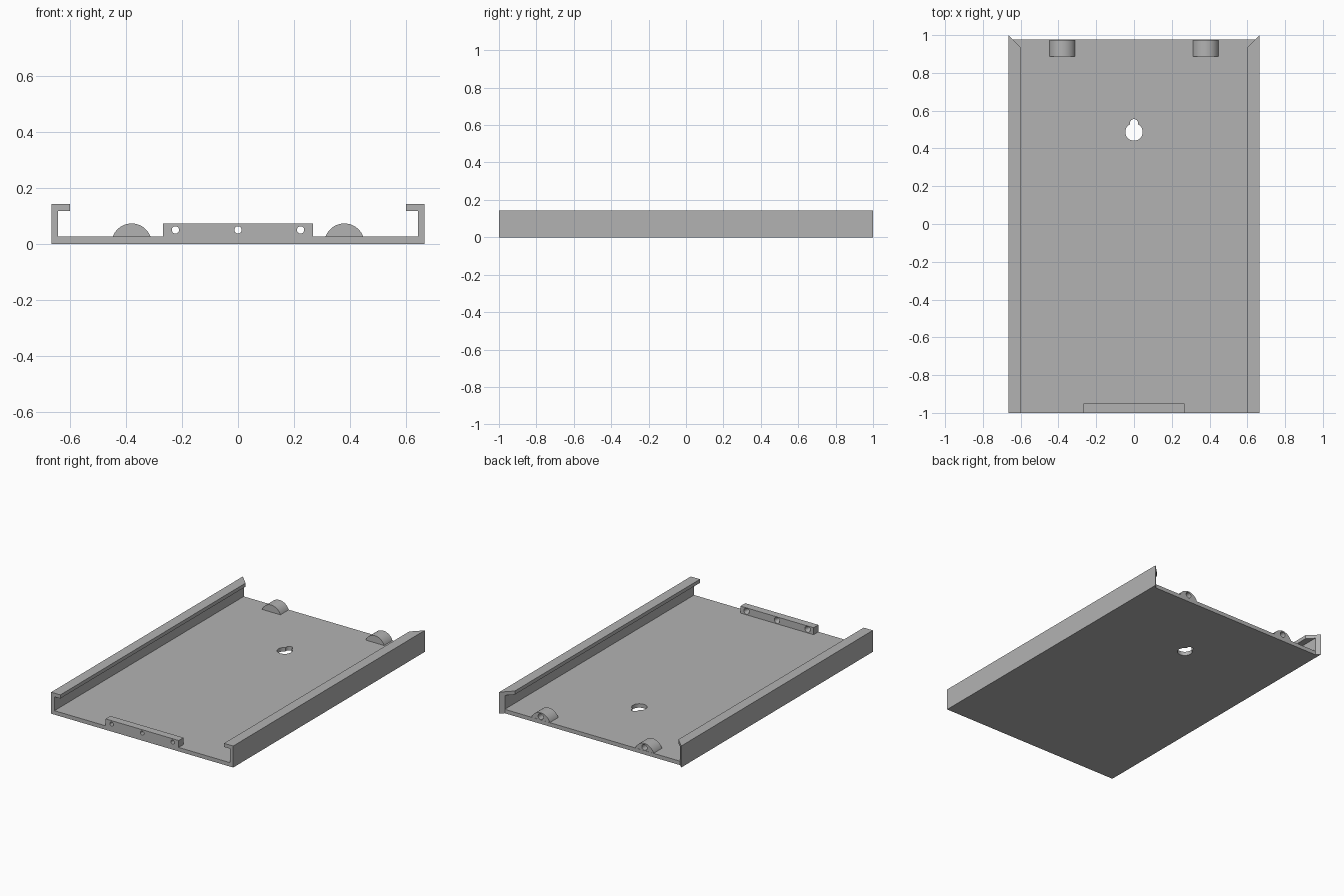
import bpy, bmesh, math
from mathutils import Matrix

cube = bpy.data.objects.get("Cube")
if cube:
    bpy.data.objects.remove(cube)

grey = bpy.data.materials.new("plain grey")
grey.use_nodes = True
colour = (0.45, 0.45, 0.45, 1)
grey.diffuse_color = colour
grey.node_tree.nodes["Principled BSDF"].inputs["Base Color"].default_value = colour

HALF_W, FLOOR, WALL_IN, LIP_IN = 0.665, 0.026, 0.641, 0.598
HEIGHT, LIP_Z, BACK = 0.142, 0.118, 0.975


def finish(name, bm):
    bmesh.ops.recalc_face_normals(bm, faces=bm.faces)
    mesh = bpy.data.meshes.new(name)
    bm.to_mesh(mesh)
    bm.free()
    mesh.materials.append(grey)
    obj = bpy.data.objects.new(name, mesh)
    bpy.context.collection.objects.link(obj)
    return obj


def extrude_profile(name, points, direction):
    """Extrude a closed outline of 3D points along a direction."""
    bm = bmesh.new()
    face = bm.faces.new([bm.verts.new(p) for p in points])
    new = bmesh.ops.extrude_face_region(bm, geom=[face])["geom"]
    verts = [v for v in new if isinstance(v, bmesh.types.BMVert)]
    bmesh.ops.translate(bm, verts=verts, vec=direction)
    return finish(name, bm)


def drill(name, x, z, y0, y1, r0, r1):
    """Round cutter along y, with radius r0 at y0 and r1 at y1."""
    bm = bmesh.new()
    place = Matrix.Translation((x, (y0 + y1) / 2, z)) @ Matrix.Rotation(-math.pi / 2, 4, "X")
    bmesh.ops.create_cone(bm, cap_ends=True, segments=32, radius1=r0, radius2=r1,
                          depth=y1 - y0, matrix=place)
    return finish(name, bm)


def cut(obj, cutter):
    cutter.hide_render = True
    bpy.context.view_layer.objects.active = obj
    mod = obj.modifiers.new("cut", "BOOLEAN")
    mod.operation, mod.solver, mod.object = "DIFFERENCE", "EXACT", cutter
    bpy.ops.object.modifier_apply(modifier=mod.name)
    bpy.data.objects.remove(cutter)


def smooth(obj):
    bpy.ops.object.select_all(action="DESELECT")
    obj.select_set(True)
    bpy.context.view_layer.objects.active = obj
    bpy.ops.object.shade_smooth_by_angle(angle=math.radians(30))


# Tray: C-shaped rails joined by a floor, rear rail ends mitred at 45 degrees
half = [(WALL_IN, 0), (HALF_W, 0), (HALF_W, HEIGHT), (LIP_IN, HEIGHT),
        (LIP_IN, LIP_Z), (WALL_IN, LIP_Z), (WALL_IN, FLOOR)]
outline = half + [(-x, z) for x, z in reversed(half)]
bm = bmesh.new()
front = [bm.verts.new((x, -1, z)) for x, z in outline]
rear = [bm.verts.new((x, 1 - HALF_W + abs(x), z)) for x, z in outline]
n, h = len(outline), len(half)
bm.faces.new(front)
for i in range(n):
    j = (i + 1) % n
    bm.faces.new((front[i], front[j], rear[j], rear[i]))
bm.faces.new(rear[:h])
bm.faces.new(rear[h:])
bm.faces.new((rear[0], rear[h - 1], rear[h], rear[-1]))
tray = finish("tray", bm)

# Keyhole slot for hanging: large circle with a smaller one on top
R, r, yc, ys = 0.046, 0.022, 0.487, 0.533
a0 = math.acos(r / R)
keyhole = [(R * math.cos(a), yc + R * math.sin(a), -0.1)
           for a in (math.pi - a0 + (math.pi + 2 * a0) * i / 32 for i in range(33))]
keyhole += [(r * math.cos(a), ys + r * math.sin(a), -0.1)
            for a in (math.pi * i / 16 for i in range(17))]
cut(tray, extrude_profile("keyhole_cutter", keyhole, (0, 0, 0.3)))
smooth(tray)

# Front stop bar with three screw holes, countersunk on the inside
bx, bz = 0.267, 0.072
bar = extrude_profile("front_stop_bar", [(-bx, -1, FLOOR), (bx, -1, FLOOR), (bx, -1, bz),
                                         (-bx, -1, bz)], (0, 0.05, 0))
for x in (-0.223, 0, 0.223):
    cut(bar, drill("screw_cutter", x, 0.05, -1.1, -0.9, 0.013, 0.013))
    cut(bar, drill("countersink_cutter", x, 0.05, -0.98, -0.945, 0.013, 0.021))
smooth(bar)

# Rear rounded bosses with blind holes opening to the back
rad, cz = 0.0713, 0.0017
a0 = math.asin((FLOOR - cz) / rad)
for side, sx in (("right", -0.379), ("left", 0.379)):
    arc = [(sx + rad * math.cos(a), 0.888, cz + rad * math.sin(a))
           for a in (a0 + (math.pi - 2 * a0) * i / 24 for i in range(25))]
    boss = extrude_profile(side + "_rear_boss", arc, (0, BACK - 0.888, 0))
    cut(boss, drill("boss_cutter", sx, 0.047, 0.92, 1.05, 0.019, 0.019))
    smooth(boss)
